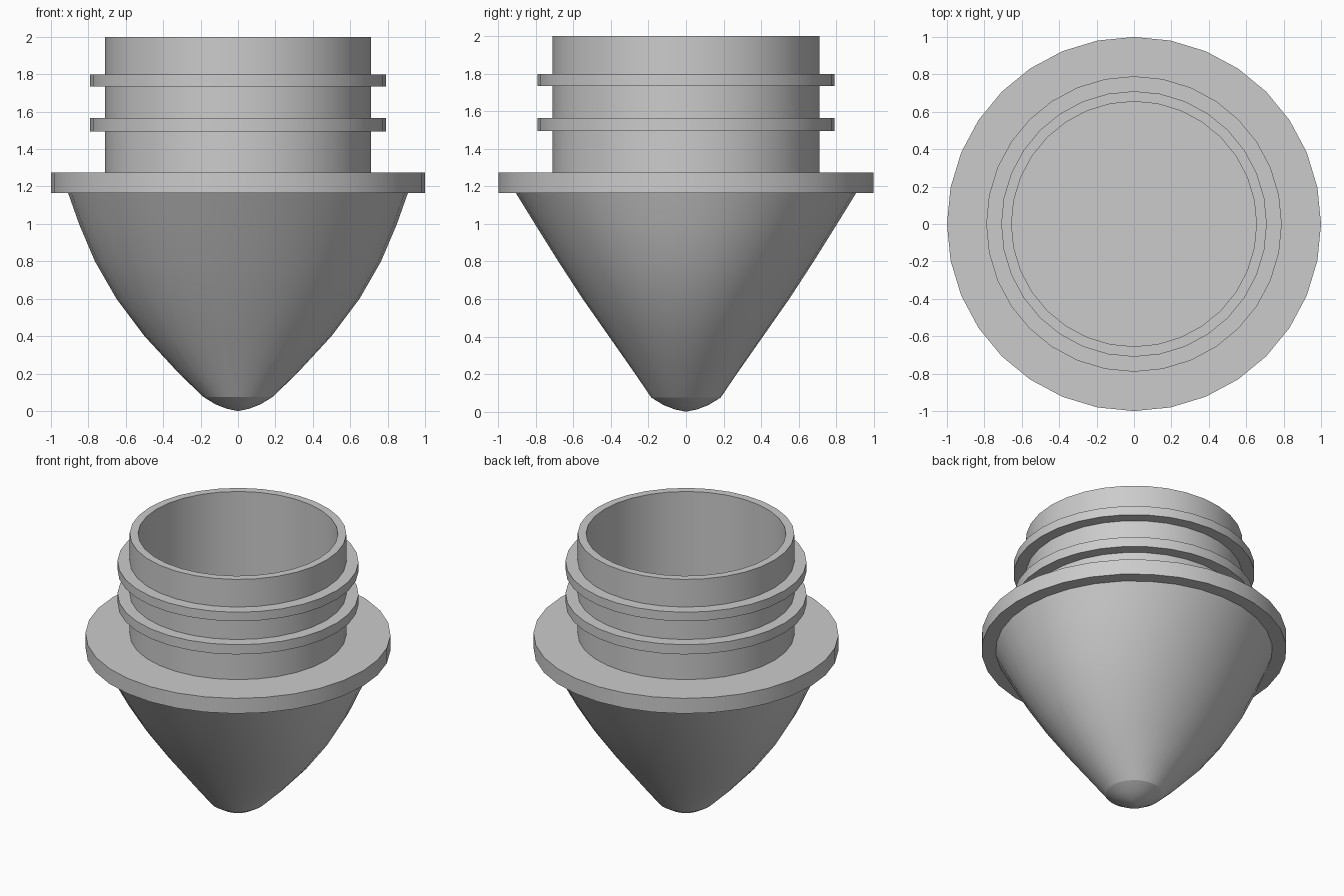
import bpy
import bmesh
from math import cos, sin, tau, radians

SIDES = 32

cube = bpy.data.objects.get("Cube")
if cube:
    bpy.data.objects.remove(cube, do_unlink=True)

grey = bpy.data.materials.new("plain_grey")
grey.use_nodes = True
GREY = (0.6, 0.6, 0.6, 1)
grey.diffuse_color = GREY
grey.node_tree.nodes["Principled BSDF"].inputs["Base Color"].default_value = GREY


def loft(name, sections, closed=False):
    """Skin elliptical sections (z, x radius, y radius); cap the ends unless closed."""
    bm = bmesh.new()
    rings = []
    for z, rx, ry in sections:
        rings.append([bm.verts.new((rx * cos(tau * i / SIDES), ry * sin(tau * i / SIDES), z))
                      for i in range(SIDES)])
    pairs = list(zip(rings, rings[1:]))
    if closed:
        pairs.append((rings[-1], rings[0]))
    else:
        bm.faces.new(rings[0])
        bm.faces.new(rings[-1])
    for a, b in pairs:
        for i in range(SIDES):
            j = (i + 1) % SIDES
            bm.faces.new((a[i], a[j], b[j], b[i]))
    bmesh.ops.recalc_face_normals(bm, faces=bm.faces)
    mesh = bpy.data.meshes.new(name)
    bm.to_mesh(mesh)
    bm.free()
    mesh.materials.append(grey)
    obj = bpy.data.objects.new(name, mesh)
    bpy.context.collection.objects.link(obj)
    bpy.ops.object.select_all(action='DESELECT')
    obj.select_set(True)
    bpy.context.view_layer.objects.active = obj
    bpy.ops.object.shade_smooth_by_angle(angle=radians(25))
    return obj


def band(name, bottom, top, inner, outer):
    """Flat-sided ring around the z axis."""
    return loft(name, [(z, r, r) for z, r in
                       ((bottom, inner), (bottom, outer), (top, outer), (top, inner))], closed=True)


# Rounded tip
loft("rounded_tip", [(z, r, r) for z, r in
                     ((0, 0.004), (0.012, 0.06), (0.035, 0.12), (0.075, 0.185))])

# Tapering nose: fuller across x than across y
loft("tapered_nose", [
    (0.075, 0.185, 0.185), (0.2, 0.315, 0.27), (0.4, 0.50, 0.41), (0.6, 0.65, 0.55),
    (0.8, 0.765, 0.68), (1.0, 0.85, 0.805), (1.17, 0.91, 0.91)])

# Flange, whose top is also the floor of the open neck
loft("flange", [(1.165, 1, 1), (1.275, 1, 1)])

# Hollow neck and its two raised rings
band("neck", 1.27, 2.0, 0.655, 0.71)
band("lower_ring", 1.495, 1.565, 0.69, 0.79)
band("upper_ring", 1.735, 1.8, 0.69, 0.79)
